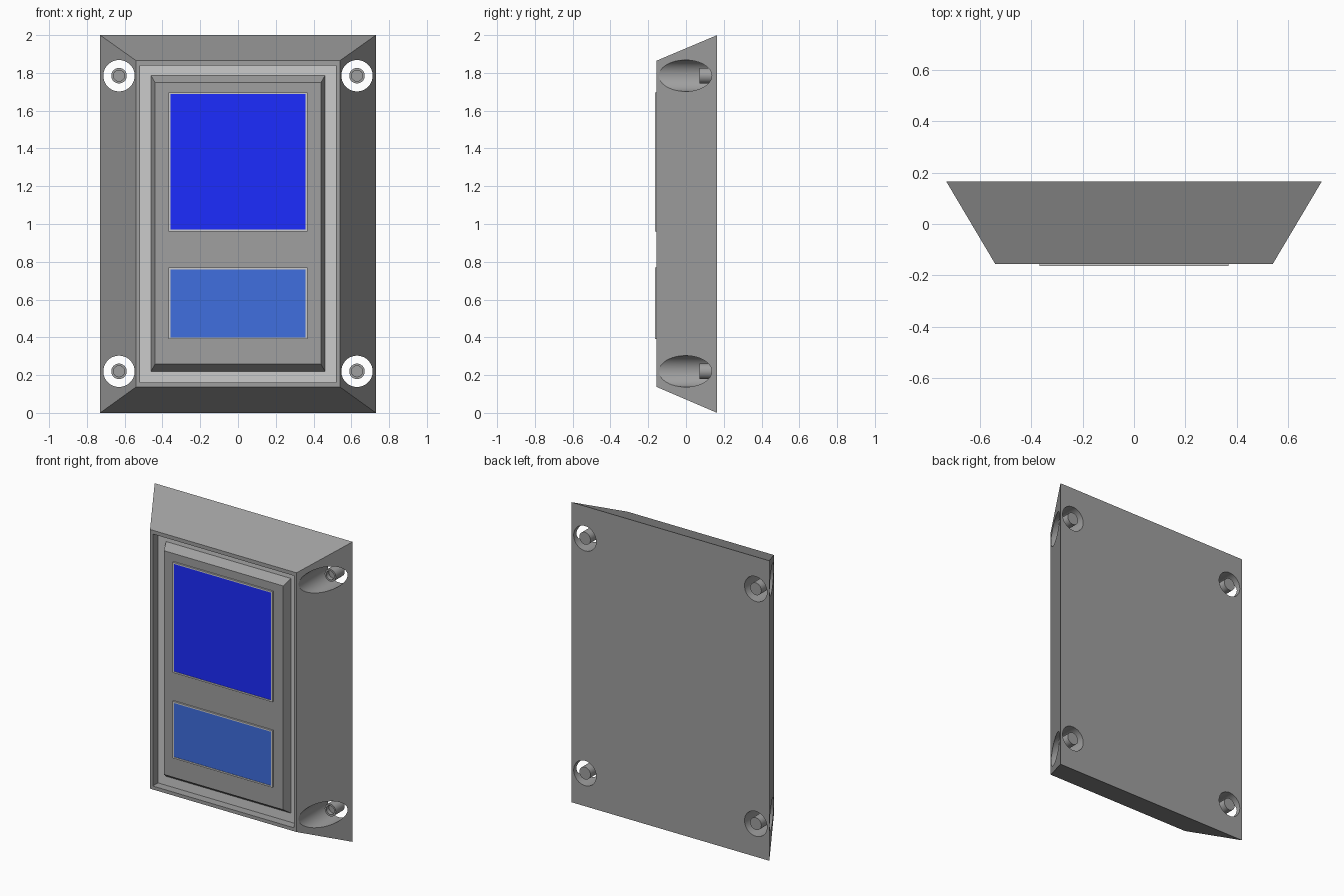
import bpy, bmesh, math
from mathutils import Matrix

if "Cube" in bpy.data.objects:
    bpy.data.objects.remove(bpy.data.objects["Cube"])


def material(name, rgb):
    m = bpy.data.materials.new(name)
    m.diffuse_color = (*rgb, 1)
    m.use_nodes = True
    m.node_tree.nodes["Principled BSDF"].inputs["Base Color"].default_value = m.diffuse_color
    return m


dark = material("dark_grey", (0.35, 0.35, 0.35))
light = material("light_grey", (0.8, 0.8, 0.8))
blue = material("deep_blue", (0.012, 0.025, 1.0))
soft_blue = material("soft_blue", (0.05, 0.156, 0.74))


def finish(bm, name, mats):
    bmesh.ops.recalc_face_normals(bm, faces=bm.faces)
    me = bpy.data.meshes.new(name)
    bm.to_mesh(me)
    bm.free()
    for m in mats:
        me.materials.append(m)
    ob = bpy.data.objects.new(name, me)
    bpy.context.collection.objects.link(ob)
    return ob


def rect_loft(name, rings, mats, band_mats, cap_mat):
    """Loft rectangles (half width, z low, z high, y) from back to front."""
    bm = bmesh.new()
    loops = [[bm.verts.new(p) for p in ((-w, y, a), (w, y, a), (w, y, b), (-w, y, b))]
             for w, a, b, y in rings]
    bm.faces.new(loops[0])
    for lo, hi, mi in zip(loops, loops[1:], band_mats):
        for i in range(4):
            j = (i + 1) % 4
            bm.faces.new((lo[i], lo[j], hi[j], hi[i])).material_index = mi
    bm.faces.new(loops[-1]).material_index = cap_mat
    return finish(bm, name, mats)


def lathe(name, profile, x, z, n=32):
    """Closed round part along y from (radius, y) points."""
    bm = bmesh.new()
    loops = [[bm.verts.new((x + r * math.cos(2 * math.pi * i / n), y,
                            z + r * math.sin(2 * math.pi * i / n))) for i in range(n)]
             for r, y in profile]
    for lo, hi in zip(loops, loops[1:]):
        for i in range(n):
            j = (i + 1) % n
            bm.faces.new((lo[i], lo[j], hi[j], hi[i]))
    bm.faces.new(loops[0])
    bm.faces.new(loops[-1])
    return finish(bm, name, [dark])


def activate(ob):
    bpy.ops.object.select_all(action='DESELECT')
    ob.select_set(True)
    bpy.context.view_layer.objects.active = ob


# Tapered housing with a light groove around a raised, bevelled panel
housing = rect_loft("housing", [
    (0.73, 0.0, 2.0, 0.165),
    (0.54, 0.137, 1.865, -0.155),
    (0.52, 0.16, 1.84, -0.155),
    (0.52, 0.16, 1.84, -0.10),
    (0.46, 0.22, 1.785, -0.10),
    (0.44, 0.258, 1.75, -0.153),
], [dark, light], [0, 0, 0, 1, 0], 0)

# Corner mounting holes and socket screws
for sx in (-1, 1):
    for z in (0.22, 1.785):
        x = 0.63 * sx
        cutter = lathe("hole_cutter", [(0.083, -0.4), (0.083, 0.4)], x, z, 48)
        cutter.hide_render = True
        mod = housing.modifiers.new("hole", 'BOOLEAN')
        mod.operation = 'DIFFERENCE'
        mod.solver = 'EXACT'
        mod.object = cutter
        activate(housing)
        bpy.ops.object.modifier_apply(modifier=mod.name)
        bpy.data.objects.remove(cutter)
        screw = lathe("screw", [(0.041, 0.165), (0.041, 0.072),
                                (0.029, 0.072), (0.029, 0.10)], x, z)
        activate(screw)
        bpy.ops.object.shade_smooth_by_angle(angle=math.radians(30))
activate(housing)
bpy.ops.object.shade_smooth_by_angle(angle=math.radians(25))

# Two framed screens on the panel
for name, z0, z1, mat in (("upper_screen", 0.96, 1.697, blue),
                          ("lower_screen", 0.39, 0.77, soft_blue)):
    rect_loft(name, [
        (0.368, z0, z1, -0.15),
        (0.368, z0, z1, -0.164),
        (0.358, z0 + 0.01, z1 - 0.01, -0.164),
        (0.358, z0 + 0.01, z1 - 0.01, -0.161),
    ], [light, mat], [0, 0, 0], 1)
